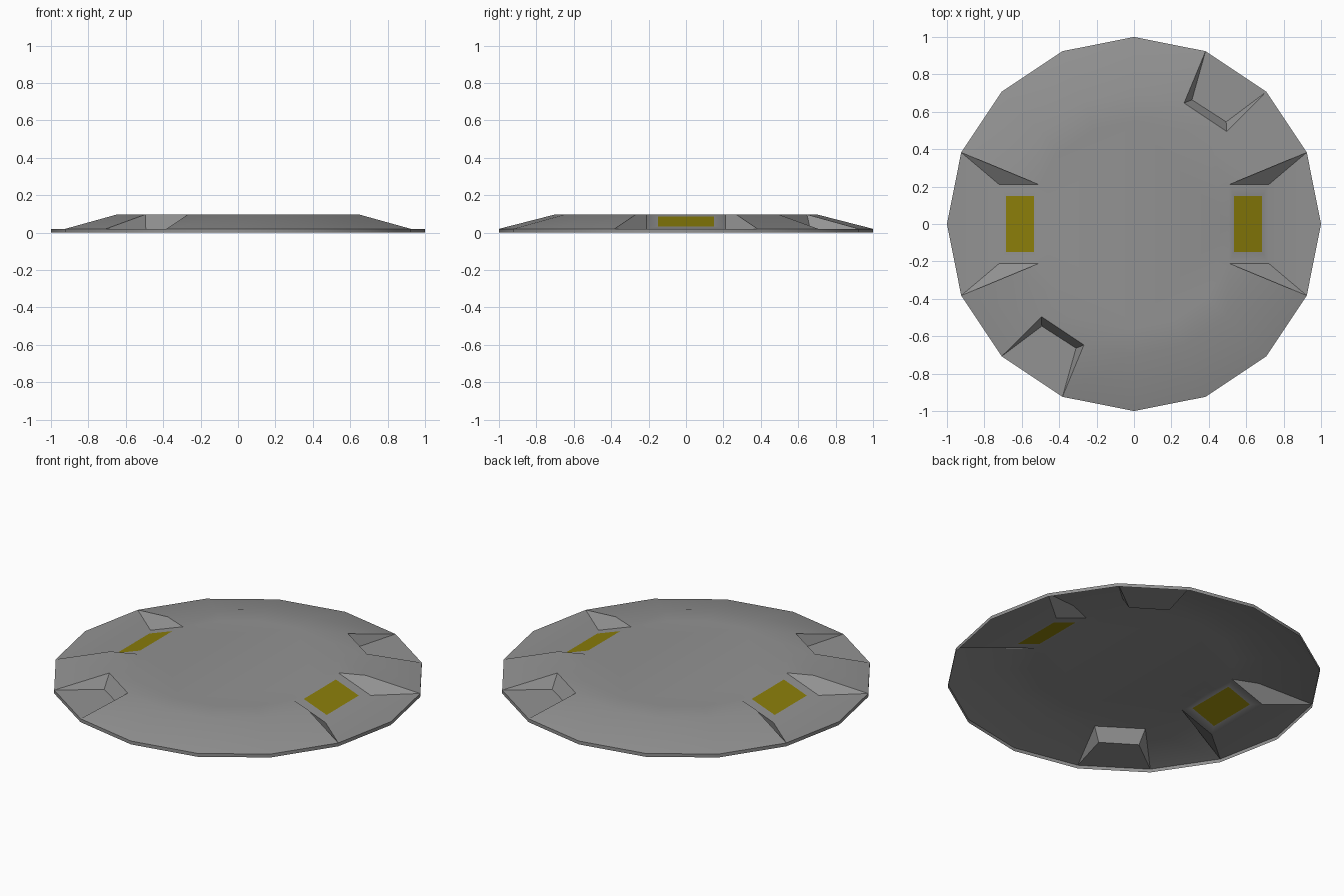
import bpy, bmesh, math

if "Cube" in bpy.data.objects:
    bpy.data.objects.remove(bpy.data.objects["Cube"])

N = 16                       # sides of the disc
RIM, TOP = 0.02, 0.097       # heights of rim and flat top


def material(name, col):
    m = bpy.data.materials.new(name)
    m.diffuse_color = (*col, 1)
    m.use_nodes = True
    m.node_tree.nodes["Principled BSDF"].inputs["Base Color"].default_value = m.diffuse_color
    return m


grey = material("hull grey", (0.29, 0.29, 0.29))
yellow = material("panel yellow", (0.26, 0.21, 0.003))

bm = bmesh.new()


def polar(r, k, z):
    a = 2 * math.pi * k / N
    return bm.verts.new((r * math.cos(a), r * math.sin(a), z))


base = [polar(1, k, 0) for k in range(N)]
rim = [polar(1, k, RIM) for k in range(N)]
shoulder = [None if k in (0, 8) else polar(0.7, k, TOP) for k in range(N)]
inner = [polar(0.508 if k in (0, 8) else 0.55, k, TOP) for k in range(N)]

BAY = (15, 0, 7, 8)          # sectors taken by the two side bays
NOTCH = (2, 10)              # sectors with a small notch

# Rim, sloping skin and shoulder ring of the open shell
for k in range(N):
    j = (k + 1) % N
    bm.faces.new((base[k], base[j], rim[j], rim[k]))
    if k in BAY:
        continue
    bm.faces.new((shoulder[k], shoulder[j], inner[j], inner[k]))
    if k not in NOTCH:
        bm.faces.new((rim[k], rim[j], shoulder[j], shoulder[k]))
    else:
        # Notch: steep back wall, two side walls and a flat floor
        s = 1 if k == 2 else -1
        a = bm.verts.new((0.493 * s, 0.546 * s, RIM))
        b = bm.verts.new((0.31 * s, 0.664 * s, RIM))
        bm.faces.new((a, b, shoulder[j], shoulder[k]))
        bm.faces.new((rim[k], a, shoulder[k]))
        bm.faces.new((rim[j], shoulder[j], b))
        bm.faces.new((rim[k], rim[j], b, a))

# Flat top
bm.faces.new(inner)

# Side bays: ramp with an inset yellow panel, side walls and a flat floor
for c, s in ((0, 1), (8, -1)):
    lo, hi = (c - 1) % N, (c + 1) % N
    y0 = inner[hi].co.y
    foot = {k: bm.verts.new((0.72 * s, math.copysign(abs(y0), inner[k].co.y), RIM))
            for k in (lo, hi)}
    for k in (lo, hi):
        bm.faces.new((rim[k], shoulder[k], inner[k], foot[k]))
    bm.faces.new((foot[lo], rim[lo], rim[c], rim[hi], foot[hi]))

    def on_ramp(x, y):
        return bm.verts.new((x * s, y * s, TOP + (RIM - TOP) * (x - 0.508) / 0.212))

    panel = [on_ramp(0.535, -0.15), on_ramp(0.685, -0.15),
             on_ramp(0.685, 0.15), on_ramp(0.535, 0.15)]
    bm.faces.new(panel).material_index = 1
    ramp = [inner[lo], foot[lo], foot[hi], inner[hi]]
    for i in range(3):
        bm.faces.new((ramp[i], ramp[i + 1], panel[i + 1], panel[i]))
    bm.faces.new((inner[hi], inner[c], inner[lo], panel[0], panel[3]))

bmesh.ops.recalc_face_normals(bm, faces=bm.faces)
if max(bm.faces, key=lambda f: f.calc_area()).normal.z < 0:
    bmesh.ops.reverse_faces(bm, faces=bm.faces)

me = bpy.data.meshes.new("disc_hull")
bm.to_mesh(me)
bm.free()
me.materials.append(grey)
me.materials.append(yellow)
hull = bpy.data.objects.new("disc_hull", me)
bpy.context.collection.objects.link(hull)
bpy.context.view_layer.objects.active = hull
hull.select_set(True)
bpy.ops.object.shade_smooth_by_angle(angle=math.radians(30))
